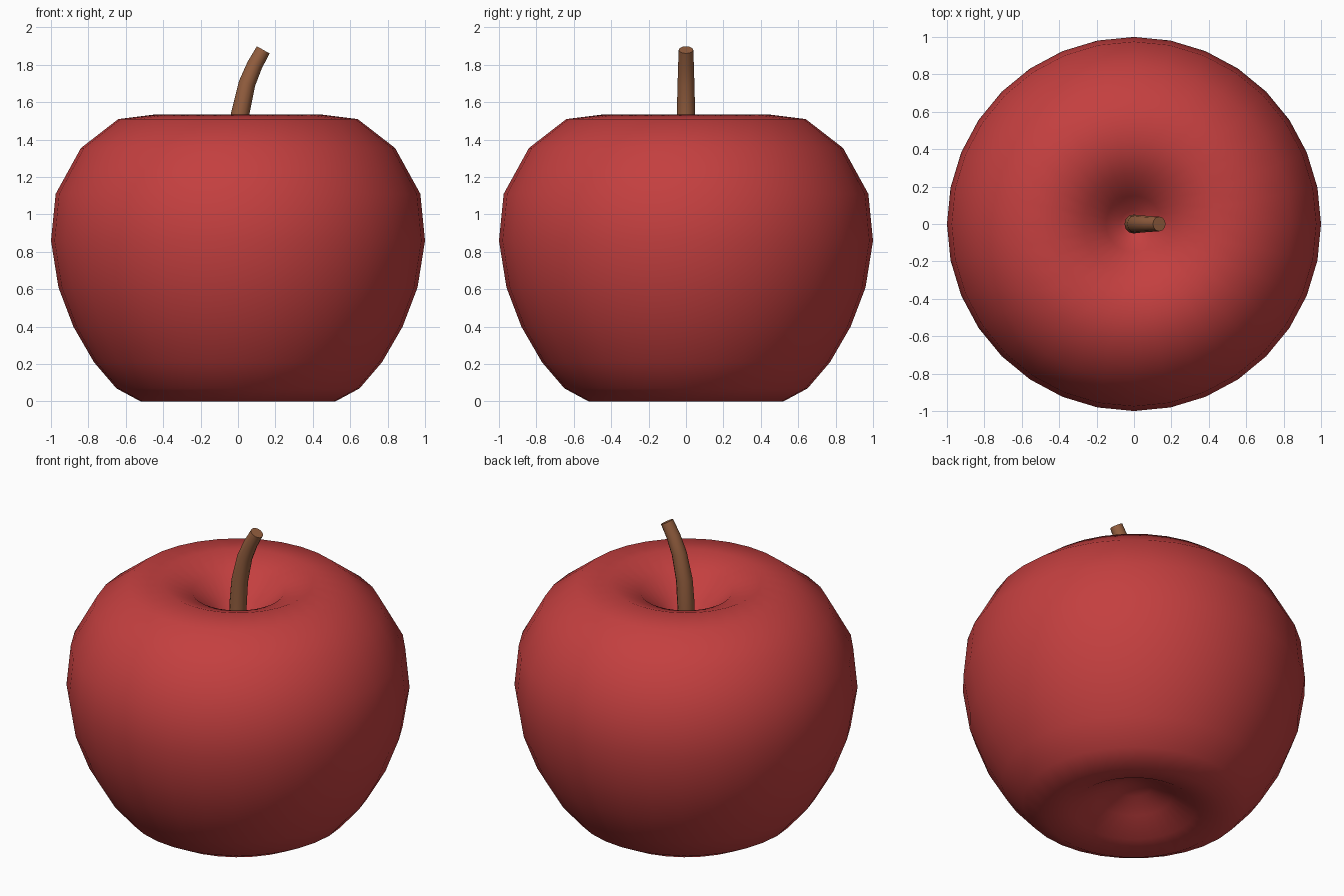
import bpy, bmesh, math
from mathutils import Vector

if "Cube" in bpy.data.objects:
    bpy.data.objects.remove(bpy.data.objects["Cube"])


def material(name, rgb):
    m = bpy.data.materials.new(name)
    m.diffuse_color = (*rgb, 1)
    m.use_nodes = True
    m.node_tree.nodes["Principled BSDF"].inputs["Base Color"].default_value = m.diffuse_color
    return m


def make_object(name, bm, mat, angle):
    bmesh.ops.recalc_face_normals(bm, faces=bm.faces)
    me = bpy.data.meshes.new(name)
    bm.to_mesh(me)
    bm.free()
    me.materials.append(mat)
    ob = bpy.data.objects.new(name, me)
    bpy.context.collection.objects.link(ob)
    bpy.context.view_layer.objects.active = ob
    ob.select_set(True)
    bpy.ops.object.shade_smooth_by_angle(angle=math.radians(angle))
    ob.select_set(False)
    return ob


def bridge(bm, rings):
    for a, b in zip(rings, rings[1:]):
        n = len(a)
        for i in range(n):
            j = (i + 1) % n
            bm.faces.new((a[i], a[j], b[j], b[i]))


def fan(bm, ring, tip):
    for i in range(len(ring)):
        bm.faces.new((ring[i], ring[(i + 1) % len(ring)], tip))


red = material("apple red", (0.55, 0.05, 0.05))
brown = material("stem brown", (0.30, 0.115, 0.05))

# Apple body: turned profile with a dimple at each end
profile = [(0.10, 0.17), (0.22, 0.11), (0.36, 0.03), (0.52, 0.0), (0.65, 0.07),
           (0.77, 0.21), (0.88, 0.40), (0.96, 0.61), (1.0, 0.86), (0.975, 1.11),
           (0.84, 1.355), (0.64, 1.51), (0.44, 1.535), (0.27, 1.47),
           (0.15, 1.35), (0.07, 1.26)]
SEG = 32
bm = bmesh.new()
rings = [[bm.verts.new((r * math.cos(2 * math.pi * i / SEG),
                        r * math.sin(2 * math.pi * i / SEG), z))
          for i in range(SEG)] for r, z in profile]
bridge(bm, rings)
fan(bm, rings[0], bm.verts.new((0, 0, 0.19)))
fan(bm, rings[-1], bm.verts.new((0, 0, 1.23)))
make_object("apple_body", bm, red, 80)

# Stem: tapered tube bending towards +x (x, z, radius)
path = [(0.0, 1.2, 0.052), (0.0, 1.38, 0.051), (0.012, 1.54, 0.049),
        (0.048, 1.70, 0.045), (0.09, 1.80, 0.042), (0.135, 1.88, 0.039)]
bm = bmesh.new()
rings = []
for k, (x, z, r) in enumerate(path):
    p, q = path[max(k - 1, 0)], path[min(k + 1, len(path) - 1)]
    t = Vector((q[0] - p[0], 0, q[1] - p[1])).normalized()
    side = Vector((t.z, 0, -t.x))
    rings.append([bm.verts.new(Vector((x, 0, z))
                               + side * r * math.cos(2 * math.pi * i / 12)
                               + Vector((0, r * math.sin(2 * math.pi * i / 12), 0)))
                  for i in range(12)])
bridge(bm, rings)
bm.faces.new(rings[0])
bm.faces.new(rings[-1])
make_object("stem", bm, brown, 45)
